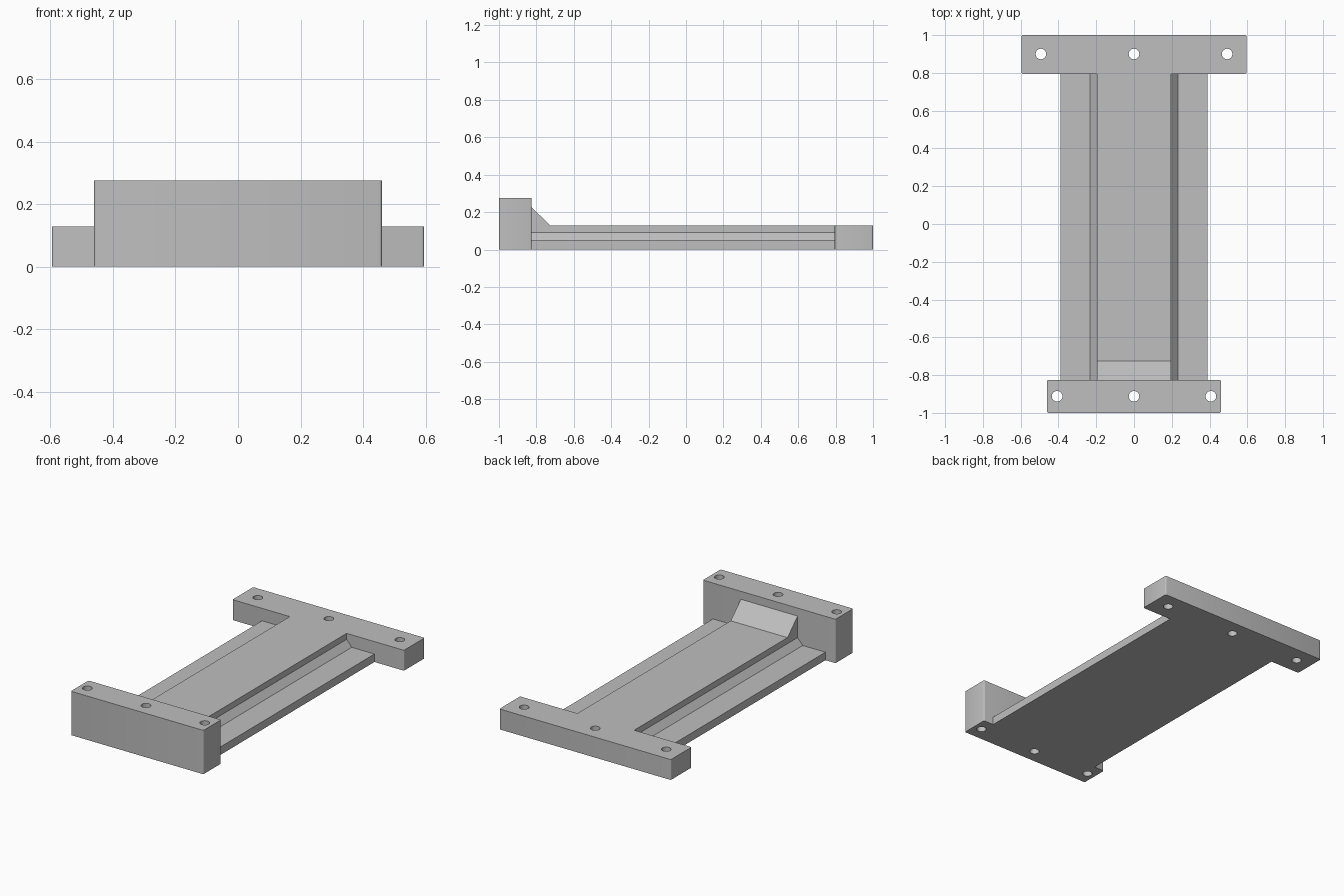
import bpy
import bmesh
import math

cube = bpy.data.objects.get("Cube")
if cube:
    bpy.data.objects.remove(cube, do_unlink=True)

# Single grey finish
grey = bpy.data.materials.new("plain grey")
grey.use_nodes = True
colour = (0.52, 0.52, 0.52, 1)
grey.diffuse_color = colour
grey.node_tree.nodes["Principled BSDF"].inputs["Base Color"].default_value = colour


def extrude_profile(name, points, vector):
    """Solid made by sweeping a closed 3D outline along a vector."""
    bm = bmesh.new()
    face = bm.faces.new([bm.verts.new(p) for p in points])
    swept = bmesh.ops.extrude_face_region(bm, geom=[face])["geom"]
    verts = [v for v in swept if isinstance(v, bmesh.types.BMVert)]
    bmesh.ops.translate(bm, verts=verts, vec=vector)
    bmesh.ops.recalc_face_normals(bm, faces=bm.faces)
    mesh = bpy.data.meshes.new(name)
    bm.to_mesh(mesh)
    bm.free()
    obj = bpy.data.objects.new(name, mesh)
    bpy.context.collection.objects.link(obj)
    mesh.materials.append(grey)
    return obj


def round_upright_edges(obj, radius):
    bm = bmesh.new()
    bm.from_mesh(obj.data)
    edges = [e for e in bm.edges
             if abs(e.verts[0].co.z - e.verts[1].co.z) > 0.01]
    bmesh.ops.bevel(bm, geom=edges, offset=radius, segments=3,
                    profile=0.5, affect='EDGES')
    bm.to_mesh(obj.data)
    bm.free()


def drill(obj, centres, radius):
    """Cut vertical through holes."""
    for x, y in centres:
        bpy.ops.mesh.primitive_cylinder_add(vertices=32, radius=radius,
                                            depth=1, location=(x, y, 0))
        cutter = bpy.context.object
        cutter.hide_render = True
        mod = obj.modifiers.new("hole", 'BOOLEAN')
        mod.operation = 'DIFFERENCE'
        mod.solver = 'EXACT'
        mod.object = cutter
        bpy.context.view_layer.objects.active = obj
        bpy.ops.object.modifier_apply(modifier=mod.name)
        bpy.data.objects.remove(cutter, do_unlink=True)


def mounting_bar(name, half, y0, y1, height, hole_x, hole_y):
    outline = [(-half, y0, 0), (half, y0, 0), (half, y1, 0), (-half, y1, 0)]
    obj = extrude_profile(name, outline, (0, 0, height))
    round_upright_edges(obj, 0.008)
    drill(obj, [(s * hole_x, hole_y) for s in (-1, 0, 1)], 0.028)
    bpy.ops.object.select_all(action='DESELECT')
    obj.select_set(True)
    bpy.context.view_layer.objects.active = obj
    bpy.ops.object.shade_smooth_by_angle(angle=math.radians(40))
    return obj


front_y, back_y = -0.825, 0.795
deck, rail = 0.128, 0.197

# End bars with bolt holes
mounting_bar("front_block", 0.46, -1, front_y, 0.275, 0.407, -0.912)
mounting_bar("back_bar", 0.595, back_y, 1, deck, 0.493, 0.9)

# Long plate: thin side flanges, sloped shoulders, raised middle
half = [(0.39, 0), (0.39, 0.05), (0.233, 0.05), (rail, 0.09), (rail, deck)]
section = half + [(-x, z) for x, z in reversed(half)]
extrude_profile("long_plate", [(x, front_y, z) for x, z in section],
                (0, back_y - front_y, 0))

# Brace between the plate and the front block
wedge = [(front_y, deck), (front_y + 0.1, deck), (front_y, 0.225)]
extrude_profile("brace_wedge", [(-rail, y, z) for y, z in wedge],
                (2 * rail, 0, 0))
